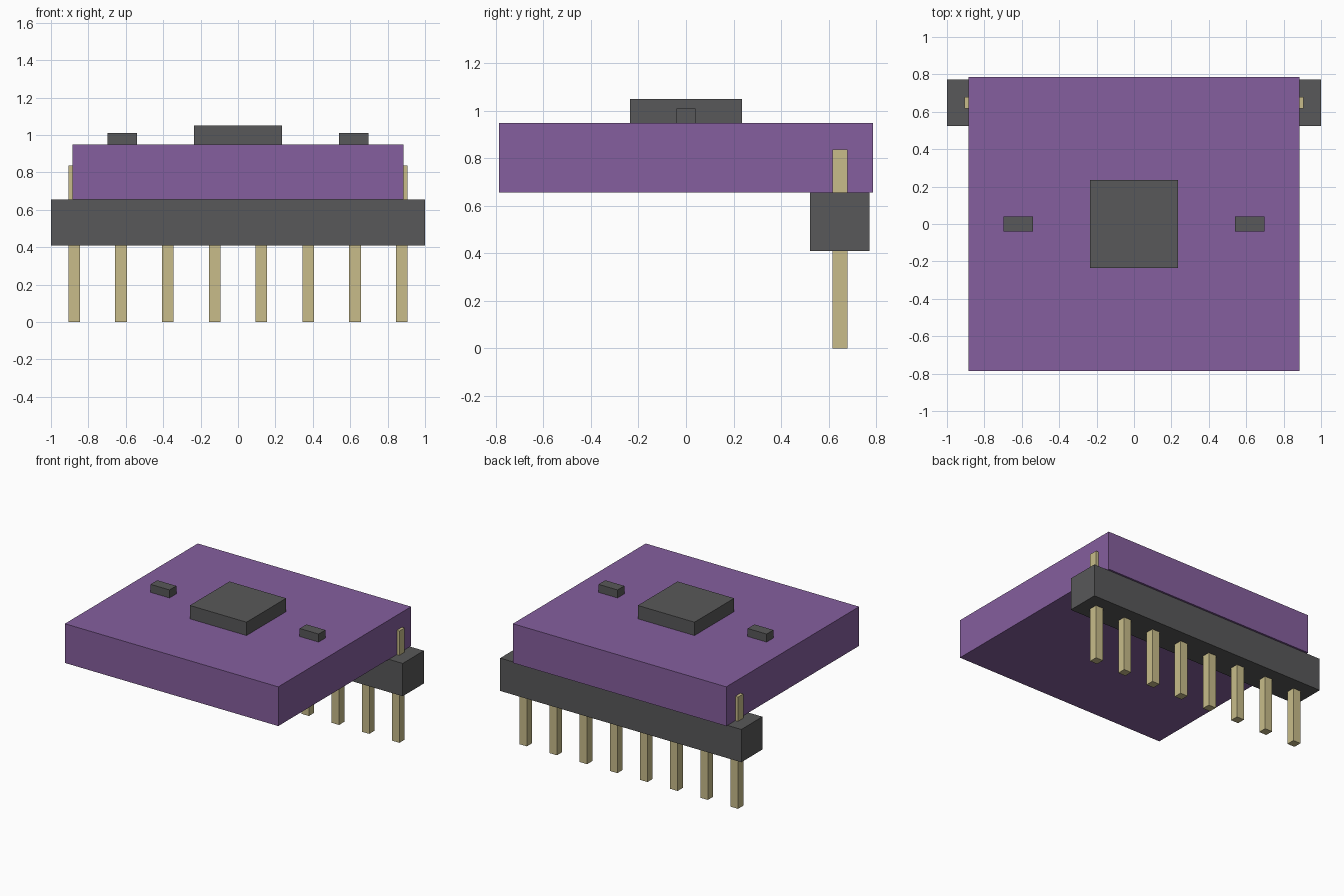
import bpy

default = bpy.data.objects.get("Cube")
if default:
    bpy.data.objects.remove(default, do_unlink=True)


def material(name, rgb):
    mat = bpy.data.materials.new(name)
    mat.use_nodes = True
    mat.diffuse_color = (*rgb, 1)
    mat.node_tree.nodes["Principled BSDF"].inputs["Base Color"].default_value = (*rgb, 1)
    return mat


def box(name, x, y, z, mat):
    """Axis-aligned box from (min, max) spans."""
    spans = (x, y, z)
    bpy.ops.mesh.primitive_cube_add(size=1, location=[(a + b) / 2 for a, b in spans])
    obj = bpy.context.object
    obj.name = obj.data.name = name
    for v in obj.data.vertices:
        v.co = [c * (b - a) for c, (a, b) in zip(v.co, spans)]
    obj.data.materials.append(mat)
    return obj


purple = material("purple board", (0.235, 0.114, 0.342))
grey = material("dark grey plastic", (0.098, 0.098, 0.1))
gold = material("pale gold metal", (0.578, 0.503, 0.254))

# Heights of the stacked parts
header_bottom, board_bottom, board_top = 0.41, 0.656, 0.95

# Circuit board
box("circuit_board", (-0.885, 0.885), (-0.787, 0.787), (board_bottom, board_top), purple)

# Chip in the middle, with a small component on either side
box("chip", (-0.235, 0.235), (-0.235, 0.235), (board_top, 1.05), grey)
for side, sx in (("left", 1), ("right", -1)):
    box(f"{side}_component", sorted((sx * 0.54, sx * 0.697)), (-0.04, 0.04),
        (board_top, 1.01), grey)

# Pin header under the back edge
box("pin_header", (-1, 1), (0.523, 0.773), (header_bottom, board_bottom), grey)

# Row of pins passing through the header into the board
pin_count, pin_reach, half = 8, 0.876, 0.031
for i in range(pin_count):
    cx = -pin_reach + 2 * pin_reach * i / (pin_count - 1)
    box(f"pin_{i + 1}", (cx - half, cx + half), (0.648 - half, 0.648 + half),
        (0, 0.838), gold)
